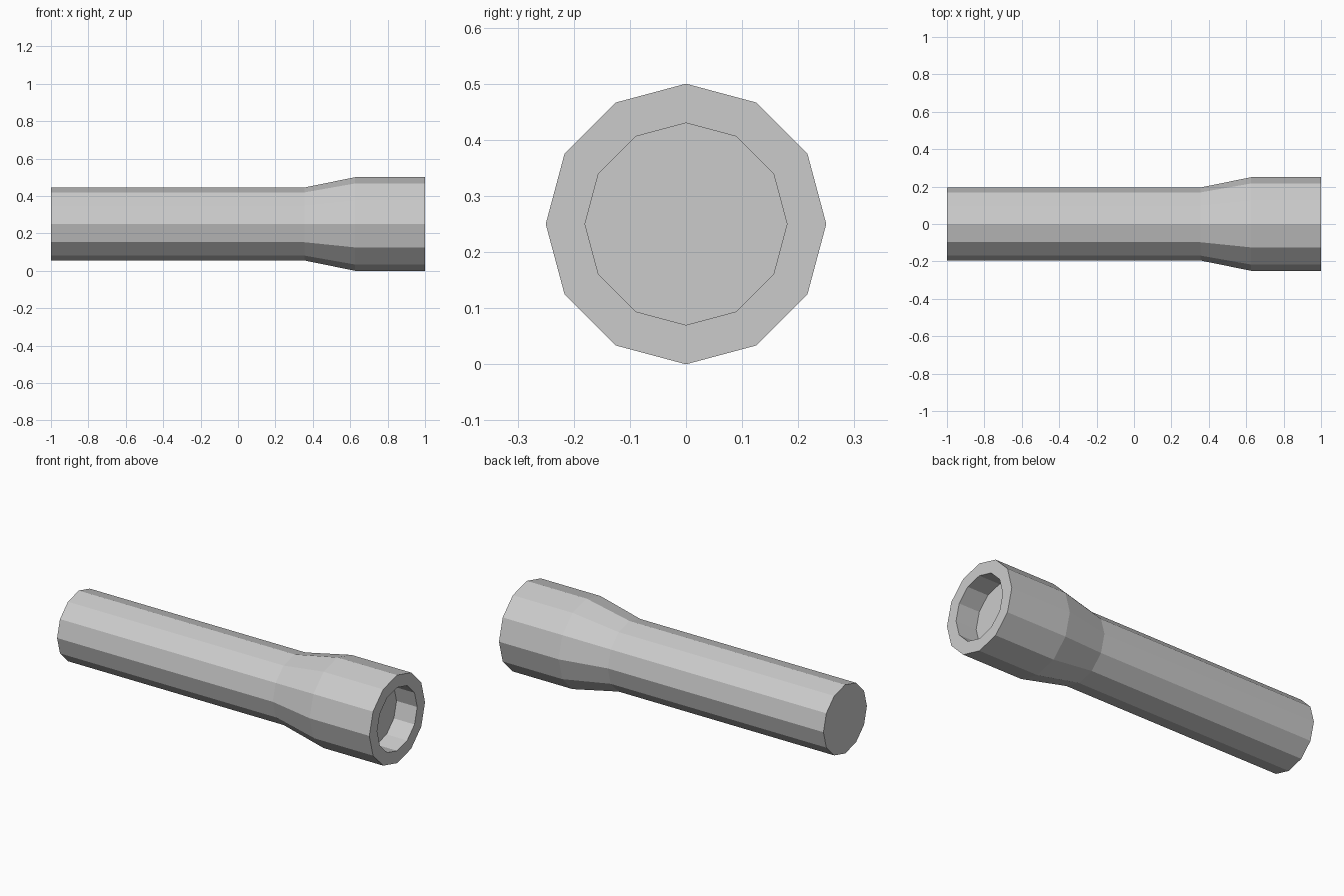
import bpy, bmesh
from math import cos, sin, tau

if "Cube" in bpy.data.objects:
    bpy.data.objects.remove(bpy.data.objects["Cube"])

SIDES = 12
AXIS_Z = 0.25

# Lengthwise profile (x, radius): handle, flared neck, head, rim, lens recess
PROFILE = [(-1.0, 0.195), (0.355, 0.195), (0.625, 0.25),
           (1.0, 0.25), (1.0, 0.18), (0.87, 0.18)]


def lathe_x(name, profile):
    bm = bmesh.new()
    rings = [[bm.verts.new((x, r * cos(tau * i / SIDES), AXIS_Z + r * sin(tau * i / SIDES)))
              for i in range(SIDES)] for x, r in profile]
    for a, b in zip(rings, rings[1:]):
        for i in range(SIDES):
            j = (i + 1) % SIDES
            bm.faces.new((a[i], a[j], b[j], b[i]))
    # Tail cap and recessed lens
    bm.faces.new(rings[0])
    bm.faces.new(rings[-1])
    bmesh.ops.recalc_face_normals(bm, faces=bm.faces)
    mesh = bpy.data.meshes.new(name)
    bm.to_mesh(mesh)
    bm.free()
    obj = bpy.data.objects.new(name, mesh)
    bpy.context.collection.objects.link(obj)
    return obj


lathe_x("flashlight_body", PROFILE)
